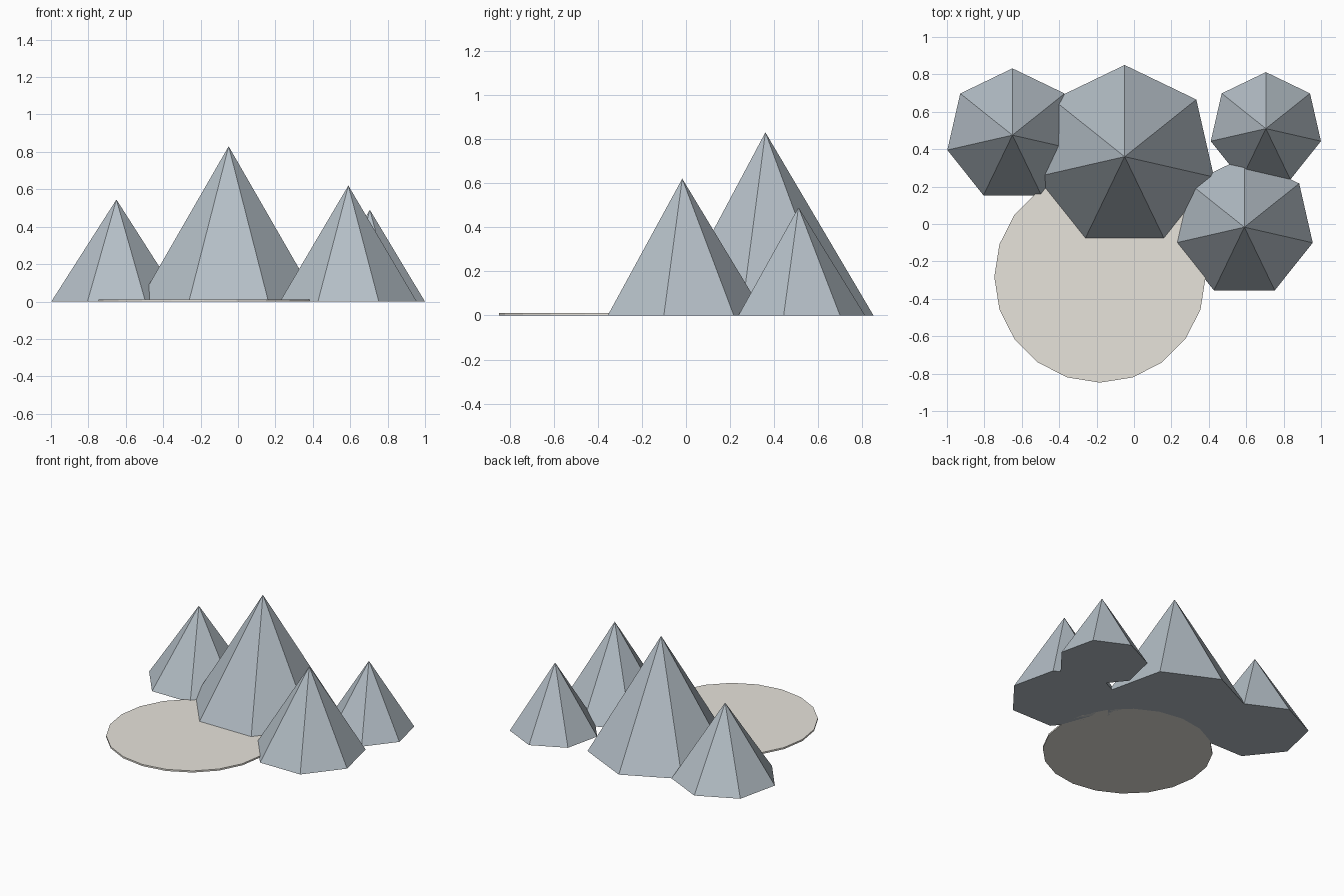
import bpy, math

if "Cube" in bpy.data.objects:
    bpy.data.objects.remove(bpy.data.objects["Cube"])


def material(name, rgb):
    m = bpy.data.materials.new(name)
    m.diffuse_color = (*rgb, 1.0)
    m.use_nodes = True
    m.node_tree.nodes["Principled BSDF"].inputs["Base Color"].default_value = m.diffuse_color
    return m


ROCK = material("blue grey rock", (0.46, 0.52, 0.57))
SNOW = material("warm white snow", (0.80, 0.77, 0.71))


def finish(name, mat):
    ob = bpy.context.object
    ob.name = name
    ob.data.materials.append(mat)


def cone(name, mat, x, y, base, radius, height):
    """Seven-sided cone with one corner pointing to +y."""
    bpy.ops.mesh.primitive_cone_add(vertices=7, radius1=radius, radius2=0, depth=height,
                                    location=(x, y, base + height / 2))
    ob = bpy.context.object
    # make sure a base corner faces the back
    v = max((v.co for v in ob.data.vertices if v.co.z < 0), key=lambda c: c.y)
    turn = math.atan2(v.x, v.y)
    ob.rotation_euler.z = turn
    finish(name, mat)


# peaks: x, y, radius, height
peaks = {
    "centre": (-0.05, 0.36, 0.49, 0.83),
    "left": (-0.65, 0.475, 0.357, 0.545),
    "right_front": (0.59, -0.017, 0.375, 0.62),
    "right_back": (0.705, 0.51, 0.302, 0.49),
}
CAP = 0.415     # share of the peak covered by the snow cap
INSET = 0.0002  # cap lies practically flush with the rock
for name, (x, y, r, h) in peaks.items():
    cone(name + "_peak", ROCK, x, y, 0, r, h)
    cone(name + "_snow_cap", SNOW, x, y, h * (1 - CAP), r * CAP - INSET, h * CAP - INSET)

# flat round snow field in front
bpy.ops.mesh.primitive_cylinder_add(vertices=20, radius=0.565, depth=0.012,
                                    location=(-0.182, -0.283, 0.006))
finish("snow_field", SNOW)
